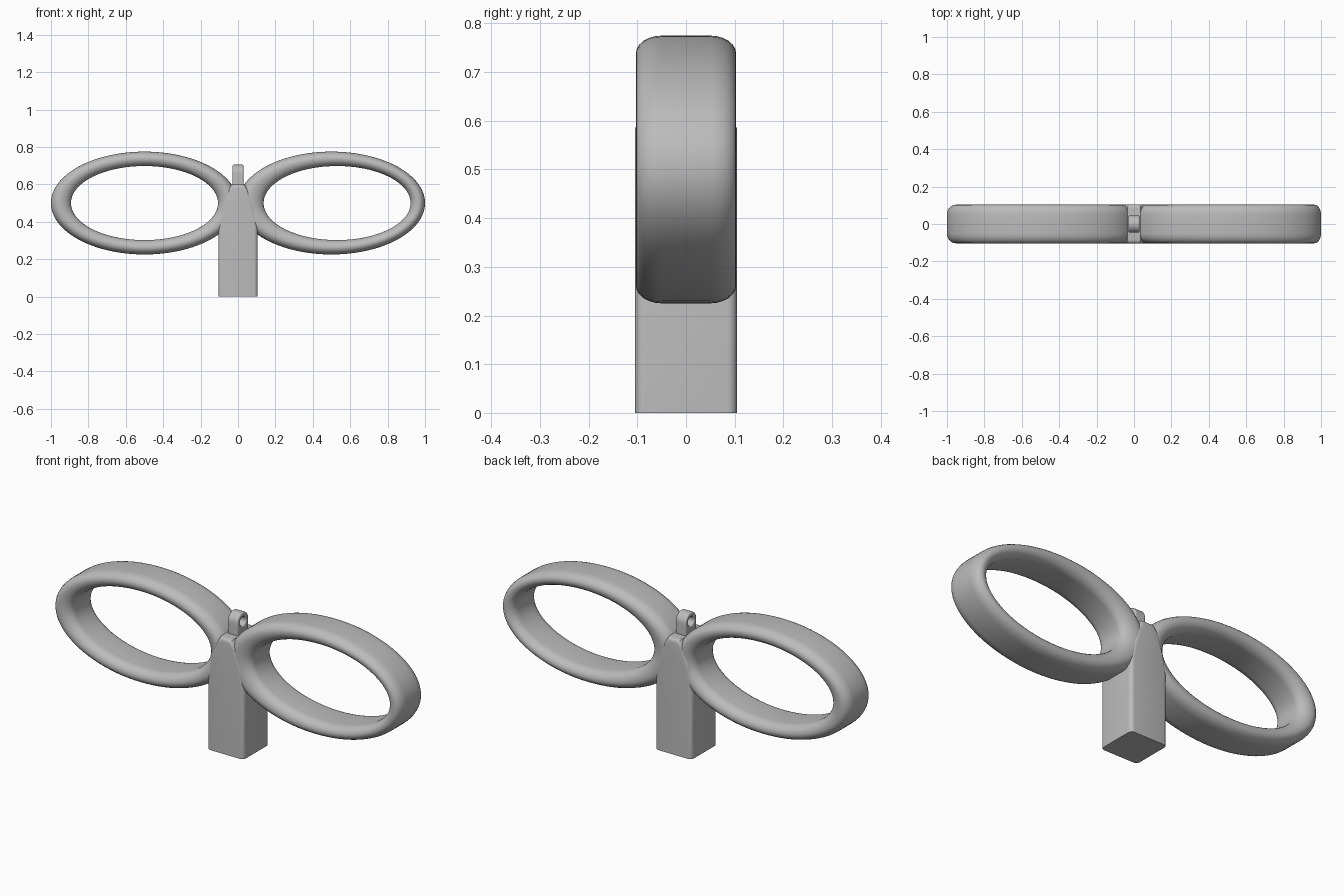
import bpy, bmesh, math
from mathutils import Matrix

if "Cube" in bpy.data.objects:
    bpy.data.objects.remove(bpy.data.objects["Cube"])

grey = bpy.data.materials.new("plain grey")
grey.use_nodes = True
color = (0.5, 0.5, 0.5, 1)
grey.diffuse_color = color
grey.node_tree.nodes["Principled BSDF"].inputs["Base Color"].default_value = color


def finish(name, bm, angle=40):
    bmesh.ops.recalc_face_normals(bm, faces=bm.faces)
    mesh = bpy.data.meshes.new(name)
    bm.to_mesh(mesh)
    bm.free()
    mesh.materials.append(grey)
    ob = bpy.data.objects.new(name, mesh)
    bpy.context.collection.objects.link(ob)
    bpy.ops.object.select_all(action='DESELECT')
    ob.select_set(True)
    bpy.context.view_layer.objects.active = ob
    bpy.ops.object.shade_smooth_by_angle(angle=math.radians(angle))
    return ob


def bevel(ob, width, segments=4):
    m = ob.modifiers.new("rounding", 'BEVEL')
    m.width, m.segments, m.limit_method = width, segments, 'ANGLE'
    m.angle_limit = math.radians(40)
    m.harden_normals = True


# Elliptical ring: loops run from the outer wall over a rounded crest to the hole
def ring(name, cx, hole_x, crest_x, segs=96, steps=6):
    outer, crest, hole = (cx, 0.5, 0.275), (crest_x, 0.455, 0.238), (hole_x, 0.393, 0.198)
    half = []
    for i in range(steps + 1):
        a = i / steps * math.pi / 2
        half.append((outer, crest, 1 - math.cos(a), 0.05 + 0.053 * math.sin(a)))
    for i in range(1, steps + 1):
        a = i / steps * math.pi / 2
        half.append((crest, hole, math.sin(a), 0.055 + 0.048 * math.cos(a)))
    section = half + [(p, q, t, -y) for p, q, t, y in reversed(half)]
    bm = bmesh.new()
    loops = []
    for p, q, t, y in section:
        c, rx, rz = (u + (v - u) * t for u, v in zip(p, q))
        angles = [math.tau * k / segs for k in range(segs)]
        loops.append([bm.verts.new((c + rx * math.cos(a), y, 0.5 + rz * math.sin(a)))
                      for a in angles])
    for i, loop in enumerate(loops):
        nxt = loops[(i + 1) % len(loops)]
        for k in range(segs):
            j = (k + 1) % segs
            bm.faces.new((loop[k], loop[j], nxt[j], nxt[k]))
    return finish(name, bm, 50)


ring("right_ring", -0.5, -0.5, -0.5)
ring("left_ring", 0.5, 0.53, 0.51)


# Solid made by sweeping a flat outline along one axis
def extrude(name, points, vector, round_edges=None):
    bm = bmesh.new()
    face = bm.faces.new([bm.verts.new(p) for p in points])
    moved = bmesh.ops.extrude_face_region(bm, geom=[face])["geom"]
    bmesh.ops.translate(bm, vec=vector,
                        verts=[v for v in moved if isinstance(v, bmesh.types.BMVert)])
    if round_edges:
        width, test = round_edges
        bmesh.ops.bevel(bm, geom=[e for e in bm.edges if test(e)], offset=width,
                        segments=5, profile=0.5, affect='EDGES')
    return finish(name, bm)


# Post: square shaft narrowing between the rings, with a flat base
right = [(0.105, 0), (0.105, 0.38), (0.088, 0.47), (0.06, 0.56), (0.035, 0.6)]
outline = right + [(-x, z) for x, z in reversed(right)]
extrude("post", [(x, -0.105, z) for x, z in outline], (0, 0.21, 0),
        (0.02, lambda e: abs(e.verts[0].co.y - e.verts[1].co.y) < 0.01
         and max(v.co.z for v in e.verts) > 0.01))

# Hanging tab: rounded lug with a cross hole
arc = [math.pi * i / 16 for i in range(17)]
tab_outline = [(0.046, 0.58)] + [(0.046 * math.cos(a), 0.659 + 0.046 * math.sin(a))
                                 for a in arc] + [(-0.046, 0.58)]
tab = extrude("hanging_tab", [(-0.03, y, z) for y, z in tab_outline], (0.06, 0, 0))

bm = bmesh.new()
bmesh.ops.create_cone(bm, cap_ends=True, segments=32, radius1=0.023, radius2=0.023,
                      depth=0.2, matrix=Matrix.Translation((0, 0, 0.659))
                      @ Matrix.Rotation(math.pi / 2, 4, 'Y'))
cutter = finish("tab_hole_cutter", bm)
cutter.hide_render = True
cutter.hide_set(True)
cut = tab.modifiers.new("hole", 'BOOLEAN')
cut.object, cut.operation, cut.solver = cutter, 'DIFFERENCE', 'EXACT'
bevel(tab, 0.008)
